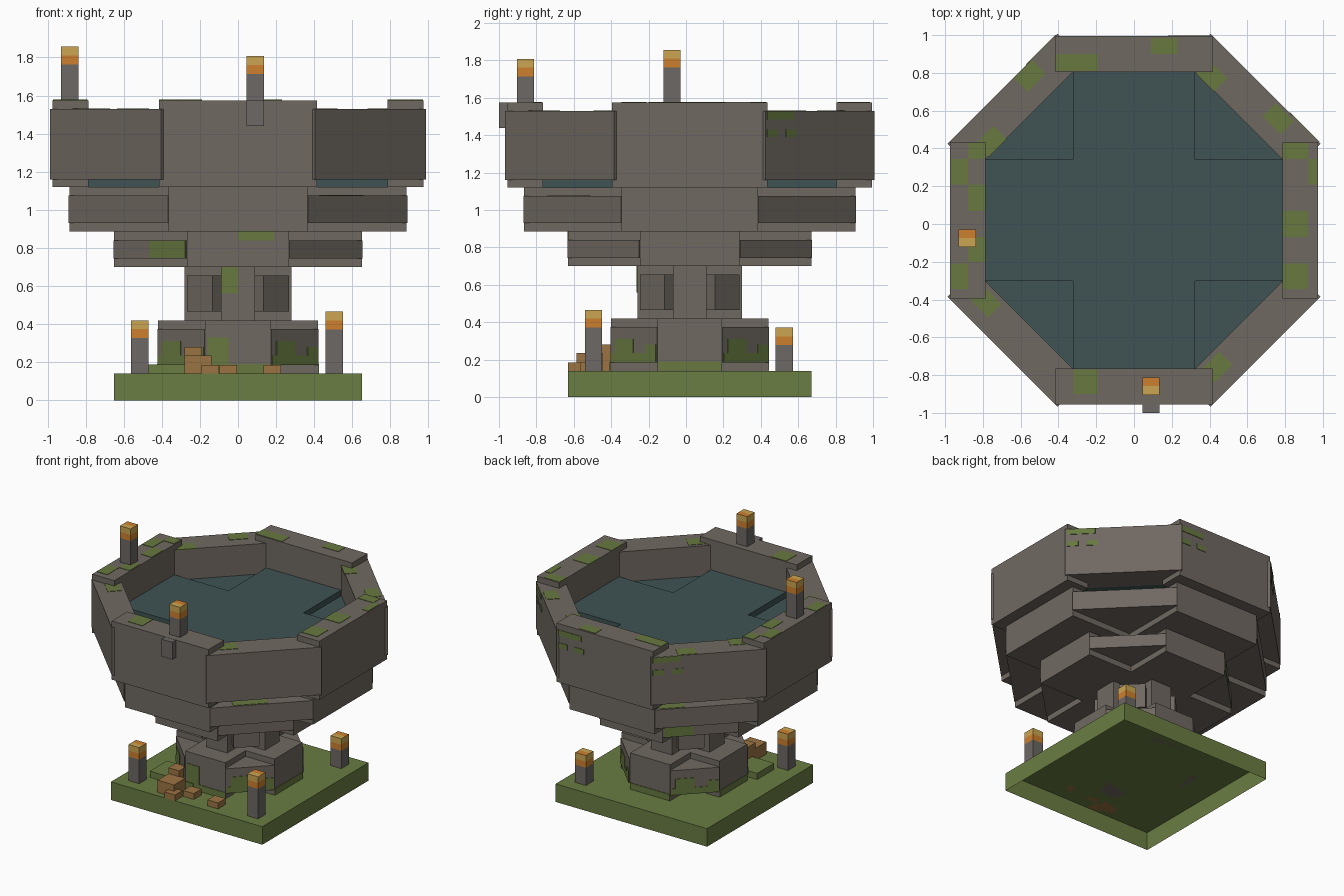
import bpy
import bmesh
from math import radians
from mathutils import Matrix, Vector

if "Cube" in bpy.data.objects:
    bpy.data.objects.remove(bpy.data.objects["Cube"])

CY = 0.02  # the bowl and plinth share this y centre


def material(name, rgb):
    m = bpy.data.materials.new(name)
    m.use_nodes = True
    m.diffuse_color = (*rgb, 1)
    m.node_tree.nodes["Principled BSDF"].inputs["Base Color"].default_value = (*rgb, 1)
    return m


STONE = material("stone", (.162, .141, .12))
POST = material("post_grey", (.15, .138, .128))
GRASS = material("grass_green", (.143, .205, .054))
MOSS = material("moss_green", (.135, .19, .05))
WATER = material("water_teal", (.05, .086, .088))
ORANGE = material("flame_orange", (.62, .216, .027))
YELLOW = material("flame_yellow", (.6, .38, .085))
BROWN = material("rubble_brown", (.33, .175, .055))


def finish(bm, name, mats, angle=0):
    bmesh.ops.rotate(bm, verts=bm.verts, cent=(0, CY, 0),
                     matrix=Matrix.Rotation(radians(angle), 3, "Z"))
    bmesh.ops.recalc_face_normals(bm, faces=bm.faces)
    mesh = bpy.data.meshes.new(name)
    bm.to_mesh(mesh)
    bm.free()
    for m in mats:
        mesh.materials.append(m)
    ob = bpy.data.objects.new(name, mesh)
    bpy.context.collection.objects.link(ob)
    return ob


def box_bm(x, y, z):
    bm = bmesh.new()
    bmesh.ops.create_cube(bm, size=1)
    for v in bm.verts:
        v.co = Vector(r[0] if c < 0 else r[1] for r, c in zip((x, y, z), v.co))
    return bm


def box(name, x, y, z, mat):
    return finish(box_bm(x, y, z), name, [mat])


def facing(name, angle, dist, along, z, mat):
    """Box at a distance out from the centre axis, turned to face an angle."""
    y = (along[0] + CY, along[1] + CY)
    return finish(box_bm(dist, y, z), name, [mat], angle)


def cross(name, r, w, z, mat, angle=0):
    """Plus-shaped prism: two crossing slabs of half length r, half width w."""
    bm = bmesh.new()
    quarter = [(r, -w), (r, w), (w, w)]
    pts = []
    for _ in range(4):
        pts += quarter
        quarter = [(-b, a) for a, b in quarter]
    face = bm.faces.new([bm.verts.new((a, b + CY, z[0])) for a, b in pts])
    out = bmesh.ops.extrude_face_region(bm, geom=[face])
    for v in out["geom"]:
        if isinstance(v, bmesh.types.BMVert):
            v.co.z = z[1]
    return finish(bm, name, [mat], angle)


def tier(name, r, w, z, mat=STONE):
    """Octagon from a straight cross and a slightly shorter diagonal one."""
    cross(name + "_straight", r, w, z, mat)
    cross(name + "_diagonal", r + .004, w + .003, (z[0] + .045, z[1] - .045), mat, 45)


# Grass platform, open underneath
bm = box_bm((-.65, .65), (-.63, .67), (0, .14))
bottom = [f for f in bm.faces if f.calc_center_median().z < .01]
bmesh.ops.delete(bm, geom=bottom, context="FACES_ONLY")
finish(bm, "grass_platform", [GRASS])
box("grass_step", (-.47, -.1), (-.41, -.2), (.14, .188), GRASS)

# Stacked stone tiers
tier("base", .42, .172, (.14, .42))
tier("neck", .28, .09, (.42, .7))
tier("lower_bowl", .65, .267, (.7, .885))
tier("middle_bowl", .885, .365, (.885, 1.12))

# Basin walls and water
for a in range(0, 360, 90):
    facing("basin_wall", a, (.785, .975), (-.415, .415), (1.12, 1.575), STONE)
    facing("basin_corner_wall", a + 45, (.785, .985), (-.412, .412), (1.16, 1.53), STONE)
tier("water", .79, .322, (1.12, 1.34), WATER)


# Torches: grey post with a two-tone head
def torch(x, y, z0, z1):
    h, band = .046, .047
    xs, ys = (x - h, x + h), (y - h, y + h)
    box("torch_post", xs, ys, (z0, z1 - 2 * band), POST)
    bm = box_bm(xs, ys, (z1 - 2 * band, z1))
    for co, no in (((x, y, z1 - band), (0, 0, 1)), ((x, y, z1), (0, 1, 0))):
        bmesh.ops.bisect_plane(bm, geom=bm.verts[:] + bm.edges[:] + bm.faces[:],
                               plane_co=co, plane_no=no)
    for f in bm.faces:
        c = f.calc_center_median()
        on_top = c.z > z1 - .001
        f.material_index = int(c.y < y if on_top else c.z > z1 - band)
    finish(bm, "torch_head", [ORANGE, YELLOW])


torch(-.883, -.075, 1.575, 1.857)
torch(.09, -.858, 1.575, 1.808)
torch(-.515, -.495, .14, .42)
torch(.505, -.495, .14, .466)
torch(.505, .525, .14, .372)
box("torch_bracket", (.044, .136), (-1, -.94), (1.44, 1.574), POST)

# Rubble blocks in front of the base
for x, y, s, top in ((-.235, -.405, .046, .28), (-.21, -.515, .07, .235),
                     (-.145, -.585, .046, .186), (-.05, -.49, .046, .186),
                     (.18, -.52, .046, .186)):
    box("rubble_block", (x - s, x + s), (y - s, y + s), (.14, top), BROWN)

# Moss on the tops of the straight basin walls
for x0, x1, y0, y1 in ((.09, .23, .9, .985), (-.42, -.19, .81, .9),
                       (-.97, -.88, .21, .345), (-.88, -.79, .345, .43),
                       (-.88, -.79, .07, .21), (-.97, -.88, -.345, -.21),
                       (-.88, -.79, -.2, -.07), (.785, .92, .345, .43),
                       (.785, .92, -.07, .07), (.785, .92, -.345, -.21),
                       (.92, .97, .21, .345), (-.32, -.19, -.9, -.77)):
    box("top_moss", (max(x0, -.415) if abs(y0) > .5 else x0, x1), (y0, y1),
        (1.57, 1.578), MOSS)

# Moss on the tops of the corner walls: angle, distance, offset
for a, d, t in ((135, .93, -.15), (45, .83, .25), (45, .92, -.16), (135, .83, .24),
                (225, .86, -.25), (315, .86, -.24)):
    facing("corner_moss", a, (d - .05, d + .05), (t - .068, t + .068),
           (1.525, 1.533), MOSS)

# Moss plates on upright faces: angle, distance, from, to, bottom, top
patches = [
    (-90, .65, 0, .19, .84, .885), (-90, .28, -.088, 0, .56, .7),
    (-135, .654, 0, .265, .748, .838), (135, .654, -.26, -.05, .748, .838),
    (-90, .42, -.16, -.05, .19, .33),
]
for a, d in ((90, .975), (45, .985), (135, .985)):
    patches += [(a, d, -.4, -.2, 1.485, 1.528), (a, d, -.4, -.32, 1.39, 1.43),
                (a, d, -.26, -.18, 1.39, 1.43)]
for a in range(45, 360, 90):
    patches += [(a, .424, -.17, .17, .186, .235), (a, .424, -.14, 0, .235, .31),
                (a, .424, .09, .17, .235, .28)]
    patches.append((a + 45, .42, -.17, .17, .141, .19))
for a, d, t0, t1, z0, z1 in patches:
    facing("wall_moss", a, (d - .003, d + .004), (t0, t1), (z0, z1), MOSS)

# Moss on the ledge of the middle bowl
facing("ledge_moss", 135, (.8, .88), (-.33, -.15), (1.07, 1.078), MOSS)
facing("ledge_moss", -45, (.8, .88), (-.2, .05), (1.07, 1.078), MOSS)
